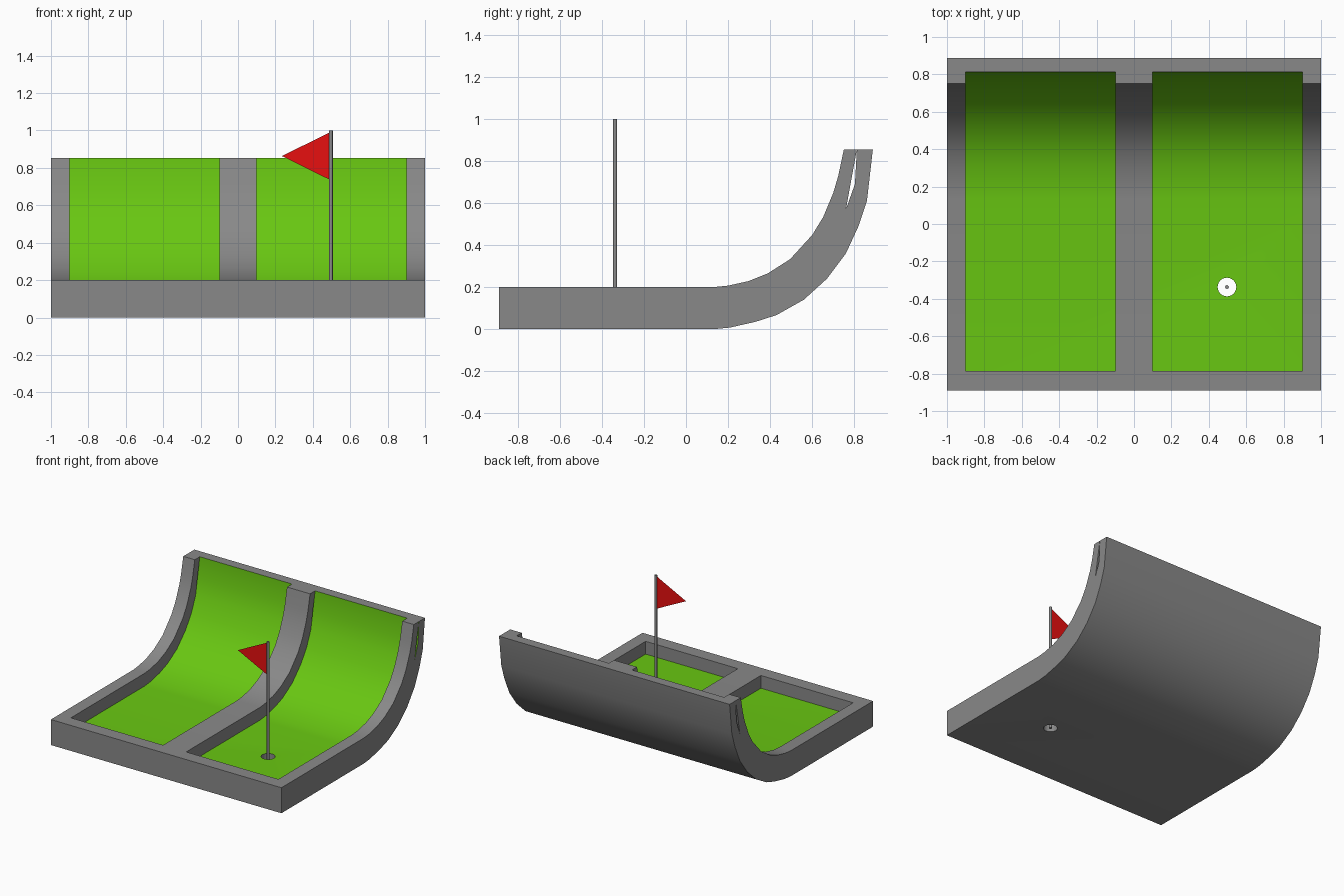
import bpy
import bmesh

if "Cube" in bpy.data.objects:
    bpy.data.objects.remove(bpy.data.objects["Cube"])


def material(name, rgb):
    m = bpy.data.materials.new(name)
    m.use_nodes = True
    m.diffuse_color = (*rgb, 1)
    m.node_tree.nodes["Principled BSDF"].inputs["Base Color"].default_value = (*rgb, 1)
    return m


grey = material("grey", (0.25, 0.25, 0.25))
green = material("turf green", (0.14, 0.57, 0.006))
red = material("flag red", (0.8, 0.005, 0.005))


def finish(name, bm, *mats):
    mesh = bpy.data.meshes.new(name)
    bm.to_mesh(mesh)
    bm.free()
    ob = bpy.data.objects.new(name, mesh)
    bpy.context.collection.objects.link(ob)
    for m in mats:
        mesh.materials.append(m)
    return ob


def smooth(ob):
    bpy.ops.object.select_all(action="DESELECT")
    ob.select_set(True)
    bpy.context.view_layer.objects.active = ob
    bpy.ops.object.shade_smooth_by_angle(angle=0.6)


def sweep(name, lower, upper, x0, x1, *mats):
    """Slab between two side curves, extruded along x; last material on top."""
    bm = bmesh.new()
    rows = [[[bm.verts.new((x, y, z)) for y, z in curve] for x in (x0, x1)]
            for curve in (lower, upper)]
    (la, lb), (ua, ub) = rows
    for i in range(len(lower) - 1):
        j = i + 1
        bm.faces.new((la[i], la[j], lb[j], lb[i]))
        bm.faces.new((ua[i], ub[i], ub[j], ua[j])).material_index = len(mats) - 1
        bm.faces.new((la[i], ua[i], ua[j], la[j]))
        bm.faces.new((lb[i], lb[j], ub[j], ub[i]))
    for k in (0, -1):
        bm.faces.new((la[k], lb[k], ub[k], ua[k]))
    bmesh.ops.recalc_face_normals(bm, faces=bm.faces)
    return finish(name, bm, *mats)


def cylinder(name, radius, z0, z1, sides, mat):
    bpy.ops.mesh.primitive_cylinder_add(vertices=sides, radius=radius, depth=z1 - z0,
                                        location=(HOLE_X, HOLE_Y, (z0 + z1) / 2))
    ob = bpy.context.object
    ob.name = name
    ob.data.materials.append(mat)
    return ob


FRONT = -0.89
HOLE_X, HOLE_Y = 0.497, -0.337

# Side curves: outside of the ramp, top of the rails, and the turf between
outer = [(FRONT, 0), (0.13, 0), (0.21, 0.008), (0.33, 0.035), (0.43, 0.067), (0.56, 0.14),
         (0.67, 0.24), (0.76, 0.36), (0.82, 0.49), (0.86, 0.61), (0.888, 0.853)]
inner = [(FRONT, 0.2), (0.13, 0.2), (0.2, 0.207), (0.295, 0.228), (0.39, 0.266),
         (0.495, 0.333), (0.6, 0.448), (0.652, 0.533), (0.7, 0.648), (0.724, 0.73),
         (0.75, 0.853)]
turf = [((a + c) / 2, (b + d) / 2) for (a, b), (c, d) in zip(outer, inner)]
rail_back = list(turf)
turf[-1] = rail_back[-1] = (0.812, 0.853)
turf[-2] = (0.803, 0.69)
rail_back[-2] = (0.782, 0.69)

# Curved base with the turf on its upper side and a hole through it
base = sweep("curved_base", outer, turf, -1, 1, grey, green)
cutter = cylinder("hole_cutter", 0.05, -0.1, 0.3, 24, grey)
cut = base.modifiers.new("hole", "BOOLEAN")
cut.object = cutter
cut.operation = "DIFFERENCE"
cut.solver = "EXACT"
bpy.context.view_layer.objects.active = base
bpy.ops.object.modifier_apply(modifier="hole")
bpy.data.objects.remove(cutter)
smooth(base)

# Rails along both sides and between the lanes
for name, x0, x1 in (("right_rail", -1, -0.9), ("lane_divider", -0.1, 0.1),
                     ("left_rail", 0.9, 1)):
    smooth(sweep(name, rail_back, inner, x0, x1, grey))

# Front rail closing each lane
for name, x0, x1 in (("right_front_rail", -0.9, -0.1), ("left_front_rail", 0.1, 0.9)):
    sweep(name, [(FRONT, 0.1), (-0.785, 0.1)], [(FRONT, 0.2), (-0.785, 0.2)], x0, x1, grey)

# Flag pole standing in the hole
smooth(cylinder("flag_pole", 0.01, 0, 1, 12, grey))

# Triangular flag
bm = bmesh.new()
bm.faces.new([bm.verts.new((x, HOLE_Y, z))
              for x, z in ((0.235, 0.863), (0.49, 0.737), (0.49, 0.99))])
finish("flag", bm, red)
